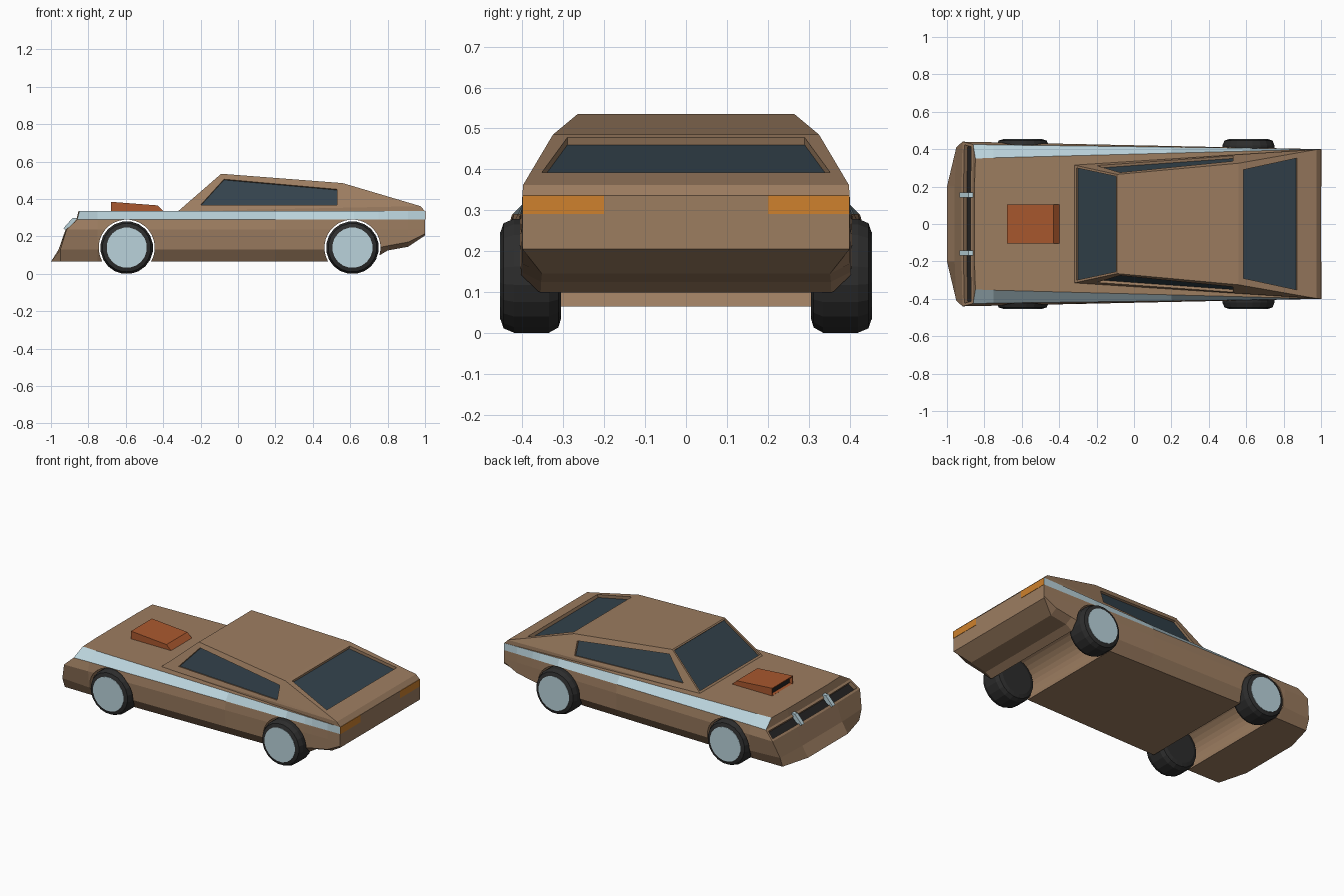
import bpy, bmesh, math
from mathutils import Vector

if "Cube" in bpy.data.objects:
    bpy.data.objects.remove(bpy.data.objects["Cube"])


def material(name, rgb):
    m = bpy.data.materials.new(name)
    m.diffuse_color = (*rgb, 1)
    m.use_nodes = True
    m.node_tree.nodes["Principled BSDF"].inputs["Base Color"].default_value = m.diffuse_color
    return m


BROWN = material("brown paint", (0.335, 0.205, 0.118))
BLUE = material("pale blue", (0.49, 0.65, 0.71))
GLASS = material("dark glass", (0.034, 0.056, 0.074))
BLACK = material("tyre black", (0.026, 0.026, 0.026))
DARK = material("grille dark", (0.018, 0.017, 0.017))
RUST = material("rust orange", (0.40, 0.098, 0.028))
AMBER = material("amber lamp", (0.62, 0.22, 0.026))


def finish(name, bm, *mats):
    bmesh.ops.recalc_face_normals(bm, faces=bm.faces)
    me = bpy.data.meshes.new(name)
    bm.to_mesh(me)
    bm.free()
    for m in mats:
        me.materials.append(m)
    ob = bpy.data.objects.new(name, me)
    bpy.context.collection.objects.link(ob)
    return ob


def prism(bm, profile, y0, y1):
    """Extrude an (x, z) profile from y0 to y1; returns its side faces."""
    a = [bm.verts.new((x, y0, z)) for x, z in profile]
    b = [bm.verts.new((x, y1, z)) for x, z in profile]
    bm.faces.new(a)
    bm.faces.new(b[::-1])
    n = len(a)
    return [bm.faces.new((a[i], a[(i + 1) % n], b[(i + 1) % n], b[i])) for i in range(n)]


def lathe(bm, profile, cx, cz, n):
    """Spin a (y, radius) profile about an axis along y, with closed ends."""
    rings = []
    for y, r in profile:
        rings.append([bm.verts.new((cx + r * math.cos(2 * math.pi * (i + .5) / n), y,
                                    cz + r * math.sin(2 * math.pi * (i + .5) / n)))
                      for i in range(n)])
    for a, b in zip(rings, rings[1:]):
        for i in range(n):
            bm.faces.new((a[i], a[(i + 1) % n], b[(i + 1) % n], b[i]))
    bm.faces.new(rings[0])
    bm.faces.new(rings[-1][::-1])


# --- Lower body: five levels per side, lofted from nose to tail
WHEELS = (-0.595, 0.612)
nose = [(-1.0, .20, .065), (-.959, .20, .13), (-.922, .20, .237), (-.864, .20, .29), (-.853, .20, .336)]
corner = [(-.95, .385, .065), (-.95, .41, .13), (-.917, .44, .237), (-.86, .425, .29), (-.848, .35, .336)]
stations = [nose, corner]
for x, z0, z1 in ((-.75, .065, .13), (.2, .065, .13), (.62, .065, .13), (.75, .095, .14),
                  (.80, .125, .15), (.91, .145, .17), (1.0, .205, .215)):
    t = (x + .9) / 1.9
    w = .44 - .04 * t
    low = w if x == 1 else w - .05
    stations.append([(x, low, z0), (x, w - .012 * (1 - t), z1), (x, w, .237),
                     (x, w - .015 * (1 - t), .291), (x, .35 + .05 * t, .336)])

bm = bmesh.new()
R = [[bm.verts.new(p) for p in s] for s in stations]
L = [[bm.verts.new((x, -y, z)) for x, y, z in s] for s in stations]
grille = []
for i in range(len(R) - 1):
    for S in (R, L):
        for j in range(4):
            f = bm.faces.new((S[i][j], S[i + 1][j], S[i + 1][j + 1], S[i][j + 1]))
            if j == 3 and i > 0:
                f.material_index = 1      # side stripe
            if j == 2 and i == 0:
                grille.append(f)
    for j in (0, 4):
        bm.faces.new((R[i][j], R[i + 1][j], L[i + 1][j], L[i][j]))
for k in (0, -1):
    for j in range(4):
        f = bm.faces.new((R[k][j], R[k][j + 1], L[k][j + 1], L[k][j]))
        if k == 0 and j == 2:
            grille.append(f)
bmesh.ops.recalc_face_normals(bm, faces=bm.faces)
# recessed grille opening
bmesh.ops.inset_region(bm, faces=grille, thickness=.014, depth=0, use_even_offset=True)
bmesh.ops.inset_region(bm, faces=grille, thickness=.002, depth=-.025, use_even_offset=True)
for f in grille:
    f.material_index = 2
body = finish("lower_body", bm, BROWN, BLUE, DARK)

# wheel arches cut right through the body
bm = bmesh.new()
for cx in WHEELS:
    lathe(bm, [(-.6, .15), (.6, .15)], cx, .14, 32)
cutter = finish("arch_cutter", bm, BROWN)
cutter.hide_render = True
cutter.hide_viewport = True
mod = body.modifiers.new("arches", 'BOOLEAN')
mod.operation = 'DIFFERENCE'
mod.solver = 'EXACT'
mod.object = cutter
bpy.context.view_layer.update()
cut = bpy.data.meshes.new_from_object(body.evaluated_get(bpy.context.evaluated_depsgraph_get()))
body.modifiers.clear()
body.data = cut
bpy.data.objects.remove(cutter)

# --- Cabin with recessed windows
bm = bmesh.new()


def face(pts, mat=0):
    bm.faces.new([bm.verts.new(p) for p in pts]).material_index = mat


def window(outer, inner, inward):
    """Frame around a quad window, its reveal, and the glass."""
    glass = [p + inward for p in inner]
    for i in range(4):
        k = (i + 1) % 4
        face((outer[i], outer[k], inner[k], inner[i]))
        face((inner[i], inner[k], glass[k], glass[i]))
    face(glass, 1)


def side_point(x, z):
    return Vector((x, .315 + .071 * (x + .32) - .332 * (z - .335), z))


def flip(p):
    return Vector((p.x, -p.y, p.z))


A, B = Vector((-.32, .315, .335)), Vector((-.09, .265, .535))
C, D = Vector((.56, .325, .485)), Vector((.975, .398, .362))
E = Vector((1.0, .40, .335))
pane = [side_point(*p) for p in ((-.2, .368), (-.075, .506), (.53, .452), (.53, .368))]
for m in (lambda p: p, flip):
    window([m(p) for p in (A, B, C, D)], [m(p) for p in pane], m(Vector((0, -.014, -.004))))
    face([m(p) for p in (A, D, E)])


def across(a, b, t0, y0, t1, y1, inward):
    """Window in the sloping panel between edge a (top) and edge b (bottom)."""
    p, q = a.lerp(b, t0), a.lerp(b, t1)
    p.y, q.y = y0, y1
    window([a, flip(a), flip(b), b], [p, flip(p), flip(q), q], Vector(inward))


across(B, A, .03, .255, .95, .30, (.008, 0, -.008))     # windscreen
across(C, D, .06, .29, .75, .352, (-.006, 0, -.018))    # rear window
face((B, C, flip(C), flip(B)))
face((D, E, flip(E), flip(D)))
face((A, E, flip(E), flip(A)))
bmesh.ops.remove_doubles(bm, verts=bm.verts, dist=.0005)
finish("cabin", bm, BROWN, GLASS)

# --- Hood scoop with a dark intake
bm = bmesh.new()
sides = prism(bm, [(-.68, .33), (-.68, .385), (-.43, .366), (-.392, .33)], -.105, .105)
bmesh.ops.recalc_face_normals(bm, faces=bm.faces)
bmesh.ops.inset_region(bm, faces=[sides[0]], thickness=.009, depth=0)
bmesh.ops.inset_region(bm, faces=[sides[0]], thickness=.001, depth=-.02)
sides[0].material_index = 1
finish("hood_scoop", bm, RUST, DARK)

# --- Grille bars and tail lamps, one per side
for side, s in (("left", 1), ("right", -1)):
    bm = bmesh.new()
    prism(bm, [(-.918, .232), (-.934, .243), (-.885, .298), (-.860, .300), (-.858, .285), (-.89, .25)],
          s * .142, s * .168)
    finish("grille_bar_" + side, bm, BLUE)
    bm = bmesh.new()
    prism(bm, [(.997, .291), (1.002, .291), (1.002, .336), (.997, .336)], s * .20, s * .40)
    finish("tail_lamp_" + side, bm, AMBER)

# --- Wheels: tyre and flat hub disc
for end, cx in zip(("front", "rear"), WHEELS):
    for side, s in (("left", 1), ("right", -1)):
        bm = bmesh.new()
        lathe(bm, [(s * y, r) for y, r in ((.305, .105), (.312, .128), (.335, .141), (.42, .141),
                                           (.446, .130), (.453, .108))], cx, .14, 20)
        finish(f"{end}_tyre_{side}", bm, BLACK)
        bm = bmesh.new()
        lathe(bm, [(s * .45, .108), (s * .455, .108)], cx, .14, 20)
        finish(f"{end}_hub_{side}", bm, BLUE)
